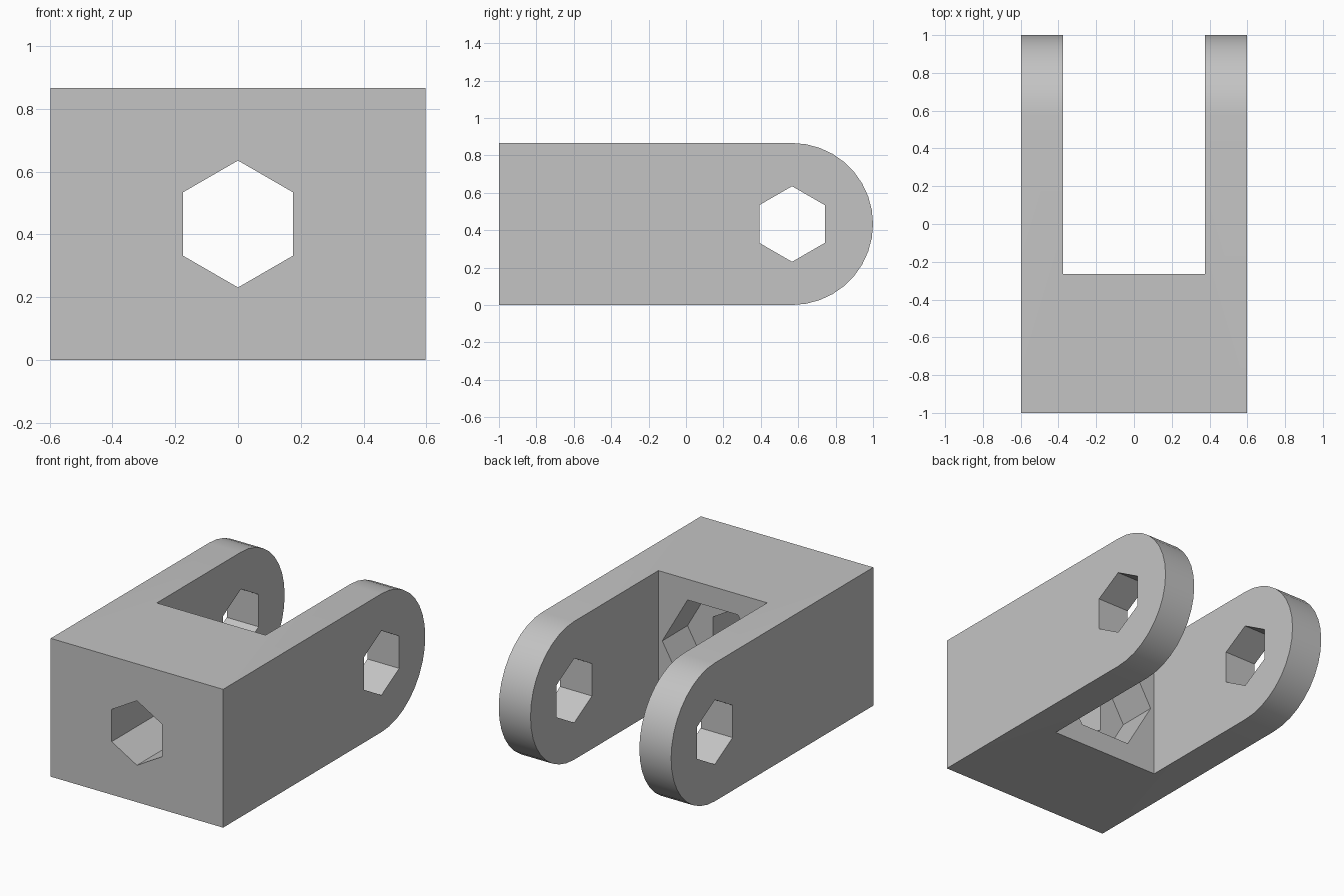
import bpy
import bmesh
from math import pi, cos, sin, radians

cube = bpy.data.objects.get("Cube")
if cube:
    bpy.data.objects.remove(cube, do_unlink=True)

HEIGHT = 0.866
MID = HEIGHT / 2
HALF_WIDTH = 0.597
PIVOT_Y = 1 - MID          # centre of the rounded fork ends
NOTCH_Y = -0.265           # inner wall between the fork arms

grey = bpy.data.materials.new("plain grey")
grey.use_nodes = True
colour = (0.55, 0.55, 0.55, 1)
grey.diffuse_color = colour
grey.node_tree.nodes["Principled BSDF"].inputs["Base Color"].default_value = colour


def arc(cx, cz, radius, start, sweep, steps):
    """Points on an arc, including its start but not its end."""
    return [(cx + radius * cos(start + sweep * i / steps),
             cz + radius * sin(start + sweep * i / steps)) for i in range(steps)]


def prism(name, outline, axis, low, high):
    """Extrude an outline along x (outline is y, z) or y (outline is x, z)."""
    def place(p, d):
        return (d, p[0], p[1]) if axis == "x" else (p[0], d, p[1])

    bm = bmesh.new()
    base = bm.faces.new([bm.verts.new(place(p, low)) for p in outline])
    grown = bmesh.ops.extrude_face_region(bm, geom=[base])
    for v in grown["geom"]:
        if isinstance(v, bmesh.types.BMVert):
            v.co["xyz".index(axis)] = high
    bmesh.ops.recalc_face_normals(bm, faces=bm.faces)
    mesh = bpy.data.meshes.new(name)
    bm.to_mesh(mesh)
    bm.free()
    mesh.materials.append(grey)
    obj = bpy.data.objects.new(name, mesh)
    bpy.context.collection.objects.link(obj)
    return obj


def hexagon(cx, radius, start):
    return arc(cx, MID, radius, start, 2 * pi, 6)


# Block with one rounded end
side = [(-1, HEIGHT), (-1, 0)] + arc(PIVOT_Y, MID, MID, -pi / 2, pi, 18) + [(PIVOT_Y, HEIGHT)]
clevis = prism("clevis_bracket", side, "x", -HALF_WIDTH, HALF_WIDTH)

# Slot between the arms, pin holes, bolt hole and nut pocket
slot = [(-0.377, -0.2), (0.377, -0.2), (0.377, 1.1), (-0.377, 1.1)]
cutters = [
    prism("slot_cutter", slot, "y", NOTCH_Y, 1.2),
    prism("pin_hole_cutter", hexagon(PIVOT_Y, 0.202, pi / 2), "x", -0.8, 0.8),
    prism("bolt_hole_cutter", hexagon(0, 0.202, pi / 2), "y", -1.2, 0),
    prism("nut_pocket_cutter", hexagon(0, 0.35, 0), "y", NOTCH_Y - 0.25, 0),
]

bpy.ops.object.select_all(action="DESELECT")
bpy.context.view_layer.objects.active = clevis
clevis.select_set(True)
for cutter in cutters:
    cutter.hide_render = True
    cut = clevis.modifiers.new(cutter.name, "BOOLEAN")
    cut.operation = "DIFFERENCE"
    cut.solver = "EXACT"
    cut.object = cutter
    bpy.ops.object.modifier_apply(modifier=cut.name)
    bpy.data.objects.remove(cutter, do_unlink=True)

bpy.ops.object.shade_smooth_by_angle(angle=radians(30))
